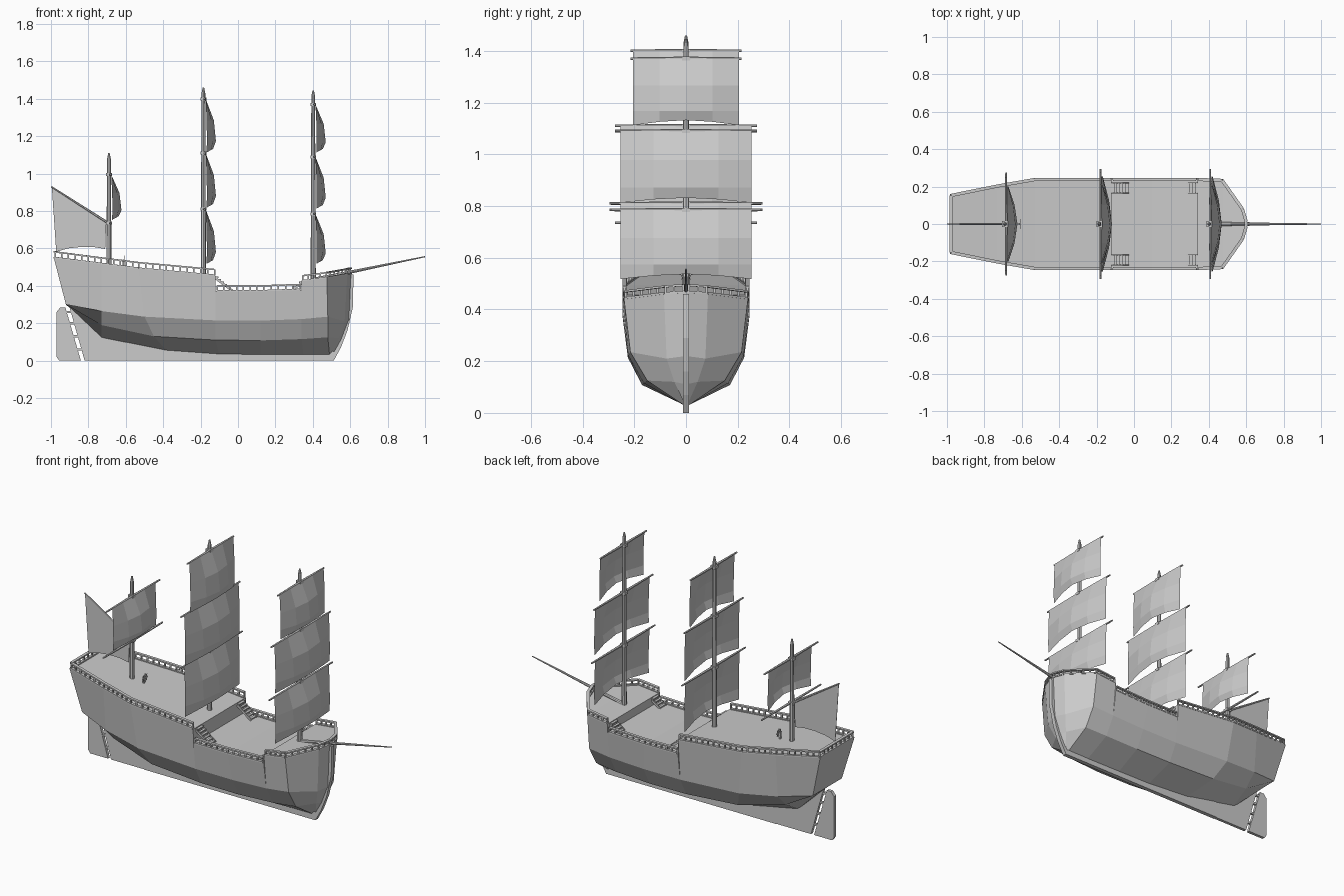
import bpy, bmesh, math
from mathutils import Vector, Matrix

if "Cube" in bpy.data.objects:
    bpy.data.objects.remove(bpy.data.objects["Cube"])


def finish(bm, name, fix=True):
    if fix:
        bmesh.ops.recalc_face_normals(bm, faces=bm.faces)
    me = bpy.data.meshes.new(name)
    bm.to_mesh(me)
    bm.free()
    ob = bpy.data.objects.new(name, me)
    bpy.context.collection.objects.link(ob)
    return ob


def place(a, b):
    a, b = Vector(a), Vector(b)
    d = b - a
    return Matrix.Translation((a + b) / 2), d, d.length


def bar(bm, a, b, w, h):
    """Square beam from a to b."""
    t, d, l = place(a, b)
    m = t @ d.to_track_quat('X', 'Z').to_matrix().to_4x4() @ Matrix.Diagonal((l, w, h, 1))
    bmesh.ops.create_cube(bm, size=1, matrix=m)


def pole(bm, a, b, r1, r2, n=8):
    """Round tapering spar from a to b."""
    t, d, l = place(a, b)
    m = t @ d.to_track_quat('Z', 'Y').to_matrix().to_4x4()
    bmesh.ops.create_cone(bm, cap_ends=True, segments=n, radius1=r1, radius2=r2, depth=l, matrix=m)


def plate(name, outline, half):
    """Flat x-z outline with thickness in y."""
    bm = bmesh.new()
    f = bm.faces.new([bm.verts.new((x, -half, z)) for x, z in outline])
    g = bmesh.ops.extrude_face_region(bm, geom=[f])
    bmesh.ops.translate(bm, vec=(0, 2 * half, 0), verts=[v for v in g['geom'] if isinstance(v, bmesh.types.BMVert)])
    return finish(bm, name)


# Hull: each station runs deck edge, upper chine, lower chine, keel as (x, y, z)
mid1 = [(-.12, .225, .215), (-.12, .17, .11), (-.1, 0, .03)]
mid2 = [(.34, .223, .222), (.34, .163, .115), (.35, 0, .025)]
stations = [
    [(-.985, .16, .55), (-.92, .135, .30), (-.92, .07, .30), (-.92, 0, .30)],
    [(-.73, .21, .517), (-.73, .188, .265), (-.73, .115, .19), (-.73, 0, .12)],
    [(-.53, .245, .492), (-.5, .222, .235), (-.45, .16, .13), (-.38, 0, .05)],
    [(-.12, .245, .455)] + mid1,
    [(-.119, .245, .373)] + mid1,
    [(.1, .245, .37), (.12, .225, .214), (.12, .17, .108), (.12, 0, .027)],
    [(.339, .245, .378)] + mid2,
    [(.34, .245, .427)] + mid2,
    [(.475, .24, .443), (.48, .215, .235), (.48, .15, .125), (.49, 0, .025)],
    [(.585, .085, .462), (.57, .075, .21), (.54, .045, .12), (.505, 0, .022)],
    [(.608, 0, .468), (.597, 0, .22), (.555, 0, .11), (.51, 0, .02)]]
bm = bmesh.new()
rings = []
for s in stations:
    pts = s + [(x, -y, z) for x, y, z in s[2::-1]]
    rings.append([bm.verts.new(p) for p in pts])
for a, b in zip(rings, rings[1:]):
    for i in range(7):
        j = (i + 1) % 7
        bm.faces.new((a[i], a[j], b[j], b[i]))
bm.faces.new(rings[0])
bmesh.ops.remove_doubles(bm, verts=bm.verts, dist=.0005)
finish(bm, "hull")

# Keel, stem, stern fin and rudder
plate("keel_and_stem", [(-.6, 0), (.512, 0), (.55, .07), (.585, .16), (.615, .29), (.617, .46),
                        (.595, .46), (.59, .25), (.55, .13), (.49, .04), (-.1, .04), (-.6, .1)], .012)
plate("stern_fin", [(-.905, .30), (-.82, 0), (-.6, 0), (-.6, .1), (-.73, .14), (-.88, .31)], .009)
plate("rudder", [(-.97, .26), (-.95, .285), (-.923, .285), (-.84, 0), (-.955, 0), (-.97, .02)], .009)
bm = bmesh.new()
for z in (.06, .13, .2, .26):
    x = -.84 - z * .083 / .285
    bar(bm, (x - .02, 0, z), (x + .03, 0, z), .014, .012)
finish(bm, "rudder_hinges")


# Railings
def railing(name, path, h=.03):
    bm = bmesh.new()
    up = Vector((0, 0, h))
    for a, b in zip(path, path[1:]):
        a, b = Vector(a), Vector(b)
        bar(bm, a + up, b + up, .017, .008)
        bar(bm, a, b, .017, .008)
        n = max(1, round((b - a).length / .036))
        for i in range(n + 1):
            p = a.lerp(b, i / n)
            bar(bm, p, p + up, .008, .008)
    finish(bm, name)


def mirror_path(half):
    return half + [(x, -y, z) for x, y, z in reversed(half)]


railing("aft_railing", mirror_path([(-.125, .238, .457), (-.53, .238, .494), (-.73, .203, .519), (-.977, .153, .551)]))
railing("bow_railing", mirror_path([(.345, .238, .428), (.472, .233, .444), (.58, .08, .463), (.6, .012, .468)]), .026)
for s, side in ((1, "left"), (-1, "right")):
    railing(side + "_waist_railing", [(-.112, .238 * s, .375), (.1, .238 * s, .373), (.332, .238 * s, .381)], .026)

# Stairs between decks
bm = bmesh.new()
for s in (1, -1):
    for x0, x1, z1, n in ((-.12, -.03, .452, 6), (.34, .283, .425, 4)):
        for i in range(n):
            xa, xb = x0 + (x1 - x0) * i / n, x0 + (x1 - x0) * (i + 1) / n
            z = z1 - (z1 - .372) * i / n - .006
            bar(bm, (xa, .192 * s, z), (xb, .192 * s, z), .054, .007)
        for y in (.165, .219):
            bar(bm, (x0, y * s, z1 - .012), (x1, y * s, .374), .005, .012)
finish(bm, "deck_stairs")


# Billowing square sail
def square_sail(name, x, w, top, bottom, belly):
    bm = bmesh.new()
    grid = []
    for v, bulge in ((0, 0), (.4, .8), (.78, 1), (1, .72)):
        row = []
        for u, k in ((-1, .12), (-.5, .72), (0, 1), (.5, .72), (1, .12)):
            z = top + (bottom - top) * v + (.022 * k if v == 1 else 0)
            row.append(bm.verts.new((x + .012 + belly * bulge * k, w * u, z)))
        grid.append(row)
    for a, b in zip(grid, grid[1:]):
        for i in range(4):
            bm.faces.new((a[i], b[i], b[i + 1], a[i + 1]))
    finish(bm, name, False)


# Masts: x, foot, head, sails as (yard half length, sail half width, top, bottom)
masts = {
    "mizzen": (-.69, .49, 1.11, [(.25, .2, .995, .75)]),
    "main": (-.185, .44, 1.46, [(.215, .205, 1.4, 1.11), (.275, .253, 1.11, .815), (.295, .253, .81, .515)]),
    "fore": (.402, .42, 1.445, [(.215, .205, 1.37, 1.11), (.275, .253, 1.09, .81), (.295, .253, .785, .515)])}
for name, (x, foot, head, sails) in masts.items():
    bm = bmesh.new()
    pole(bm, (x, 0, foot), (x, 0, head - .03), .014, .010)
    pole(bm, (x, 0, head - .03), (x, 0, head), .010, .004)
    finish(bm, name + "_mast")
    yards = [(s[0], s[2]) for s in sails]
    if name == "mizzen":
        yards.append((.275, .735))
    bm = bmesh.new()
    for half, z in yards:
        for s in (1, -1):
            pole(bm, (x + .006, 0, z), (x + .006, half * s, z), .008, .005, 6)
        bar(bm, (x - .015, 0, z), (x + .016, 0, z), .03, .016)
    finish(bm, name + "_yards")
    for i, (_, w, top, bottom) in enumerate(sails):
        square_sail(f"{name}_sail_{i + 1}", x, w, top, bottom, .055)

# Gaff and fore-and-aft sail at the stern
bm = bmesh.new()
pole(bm, (-.685, 0, .73), (-.998, 0, .93), .007, .004, 6)
finish(bm, "gaff")
plate("stern_sail", [(-.995, .925), (-.705, .74), (-.71, .597), (-.77, .607), (-.84, .608), (-.91, .6), (-.972, .582)], .001)

# Bowsprit
bm = bmesh.new()
pole(bm, (.40, 0, .432), (1.0, 0, .556), .011, .003)
finish(bm, "bowsprit")

# Steering wheel on its stand
bm = bmesh.new()
c = Vector((-.605, 0, .535))
for i in range(8):
    a, b = i * math.pi / 4, (i + 1) * math.pi / 4
    d = Vector((0, math.cos(a), math.sin(a)))
    e = Vector((0, math.cos(b), math.sin(b)))
    bar(bm, c + d * .018, c + e * .018, .004, .004)
    bar(bm, c, c + d * .026, .003, .003)
bar(bm, (-.613, 0, .495), (-.613, 0, .54), .01, .008)
finish(bm, "steering_wheel")
